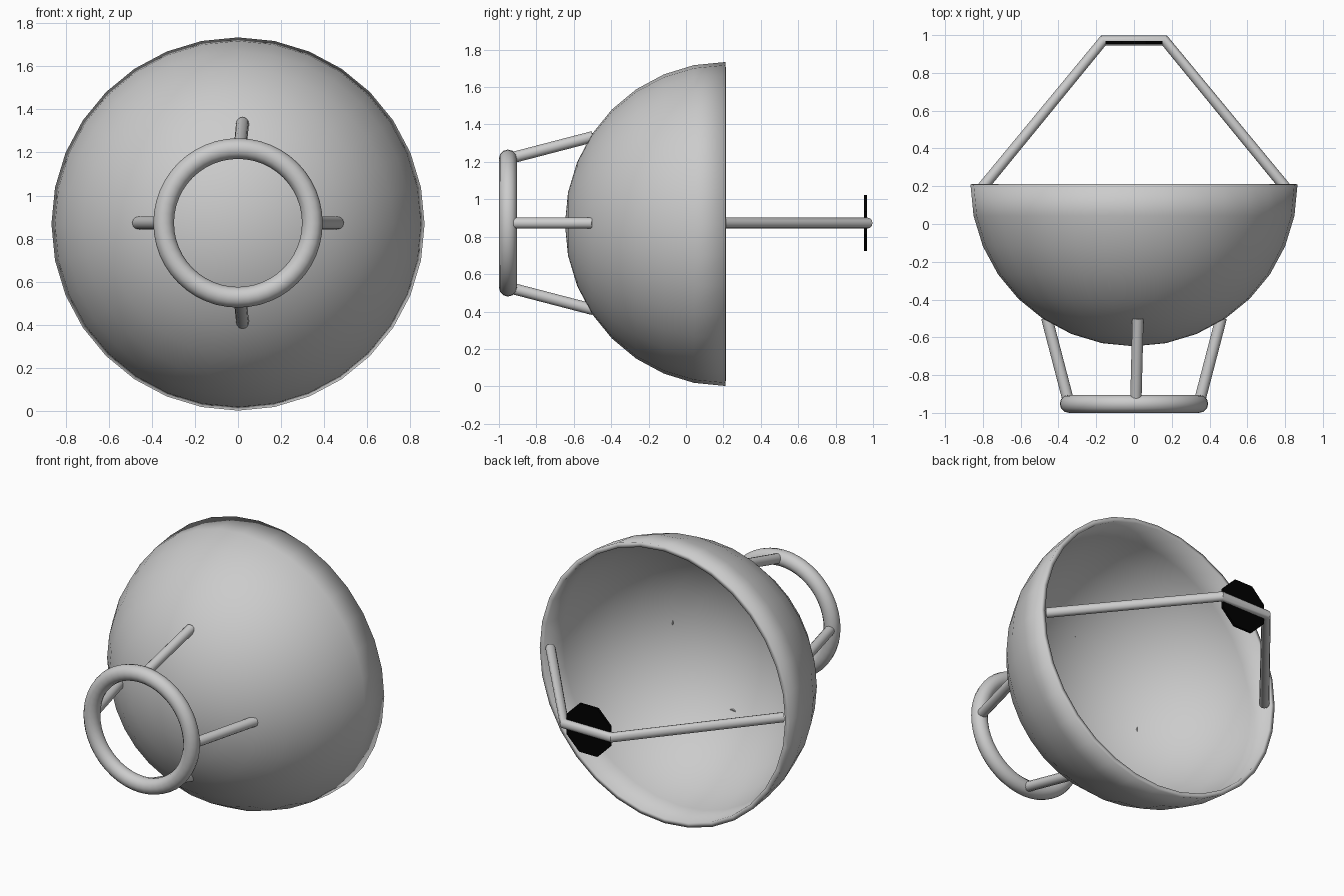
import bpy, bmesh, math
from mathutils import Vector, Matrix

if "Cube" in bpy.data.objects:
    bpy.data.objects.remove(bpy.data.objects["Cube"])

BOWL_Z, AXIS_Z = 0.868, 0.873


def add_mesh(name, bm, smooth=True):
    bmesh.ops.recalc_face_normals(bm, faces=bm.faces)
    mesh = bpy.data.meshes.new(name)
    bm.to_mesh(mesh)
    bm.free()
    for p in mesh.polygons:
        p.use_smooth = smooth
    obj = bpy.data.objects.new(name, mesh)
    bpy.context.collection.objects.link(obj)
    return obj


def tube(name, points, radius):
    curve = bpy.data.curves.new(name, 'CURVE')
    curve.dimensions = '3D'
    curve.bevel_depth = radius
    curve.bevel_resolution = 4
    curve.use_fill_caps = True
    spline = curve.splines.new('POLY')
    spline.points.add(len(points) - 1)
    for p, co in zip(spline.points, points):
        p.co = (*co, 1)
    obj = bpy.data.objects.new(name, curve)
    bpy.context.collection.objects.link(obj)
    bpy.ops.object.select_all(action='DESELECT')
    obj.select_set(True)
    bpy.context.view_layer.objects.active = obj
    bpy.ops.object.convert(target='MESH')
    bpy.ops.object.shade_smooth_by_angle(angle=math.radians(35))
    return bpy.context.object


# Dish bowl: half sphere opening towards +y, thin wall, soft rim
bm = bmesh.new()
bmesh.ops.create_uvsphere(bm, u_segments=32, v_segments=16, radius=0.866)
bmesh.ops.delete(bm, geom=[v for v in bm.verts if v.co.z > 0.01], context='VERTS')
bmesh.ops.rotate(bm, verts=bm.verts, matrix=Matrix.Rotation(-math.pi / 2, 3, 'X'))
bmesh.ops.scale(bm, verts=bm.verts, vec=(1, 0.99, 1))
bmesh.ops.translate(bm, verts=bm.verts, vec=(0, 0.21, BOWL_Z))
for f in bm.faces:
    f.smooth = True
bmesh.ops.recalc_face_normals(bm, faces=bm.faces)
# make the outer side face away from the bowl centre
if sum(f.normal.dot(f.calc_center_median() - Vector((0, 0.21, BOWL_Z))) for f in bm.faces) < 0:
    bmesh.ops.reverse_faces(bm, faces=bm.faces)
mesh = bpy.data.meshes.new("dish_bowl")
bm.to_mesh(mesh)
bm.free()
bowl = bpy.data.objects.new("dish_bowl", mesh)
bpy.context.collection.objects.link(bowl)
wall = bowl.modifiers.new("wall", 'SOLIDIFY')
wall.thickness = 0.03
wall.offset = -1

# Mounting ring at the front
bpy.ops.mesh.primitive_torus_add(location=(0, -0.952, AXIS_Z), rotation=(math.pi / 2, 0, 0),
                                 major_segments=48, minor_segments=12,
                                 major_radius=0.345, minor_radius=0.048)
ring = bpy.context.object
ring.name = "mounting_ring"
bpy.ops.object.shade_smooth()

# Four struts joining ring and bowl
for side, s in (("right", 1), ("left", -1)):
    tube(f"ring_strut_{side}", [(s * 0.348, -0.935, AXIS_Z), (s * 0.462, -0.497, AXIS_Z)], 0.03)
for side, s in (("top", 1), ("bottom", -1)):
    tube(f"ring_strut_{side}", [(0.01, -0.935, AXIS_Z + s * 0.348),
                                (0.021, -0.497, AXIS_Z + s * 0.462)], 0.03)

# Bent receiver arm across the bowl opening
tube("receiver_arm", [(-0.805, 0.19, AXIS_Z), (-0.163, 0.971, AXIS_Z),
                      (0.163, 0.971, AXIS_Z), (0.805, 0.19, AXIS_Z)], 0.029)

# Black octagonal receiver plate
bm = bmesh.new()
bmesh.ops.create_cone(bm, cap_ends=True, segments=8, radius1=0.163, radius2=0.163, depth=0.016,
                      matrix=Matrix.Translation((0, 0.96, AXIS_Z))
                      @ Matrix.Rotation(math.pi / 2, 4, 'X')
                      @ Matrix.Rotation(math.pi / 8, 4, 'Z'))
# keep flats on top and bottom whatever the primitive's starting angle
top = max(v.co.z for v in bm.verts) - AXIS_Z
if top > 0.157:
    bmesh.ops.rotate(bm, verts=bm.verts, cent=(0, 0.96, AXIS_Z),
                     matrix=Matrix.Rotation(math.pi / 8, 3, 'Y'))
plate = add_mesh("receiver_plate", bm, smooth=False)
black = bpy.data.materials.new("black")
black.diffuse_color = (0.0, 0.0, 0.0, 1)
black.use_nodes = True
black.node_tree.nodes["Principled BSDF"].inputs["Base Color"].default_value = black.diffuse_color
plate.data.materials.append(black)
